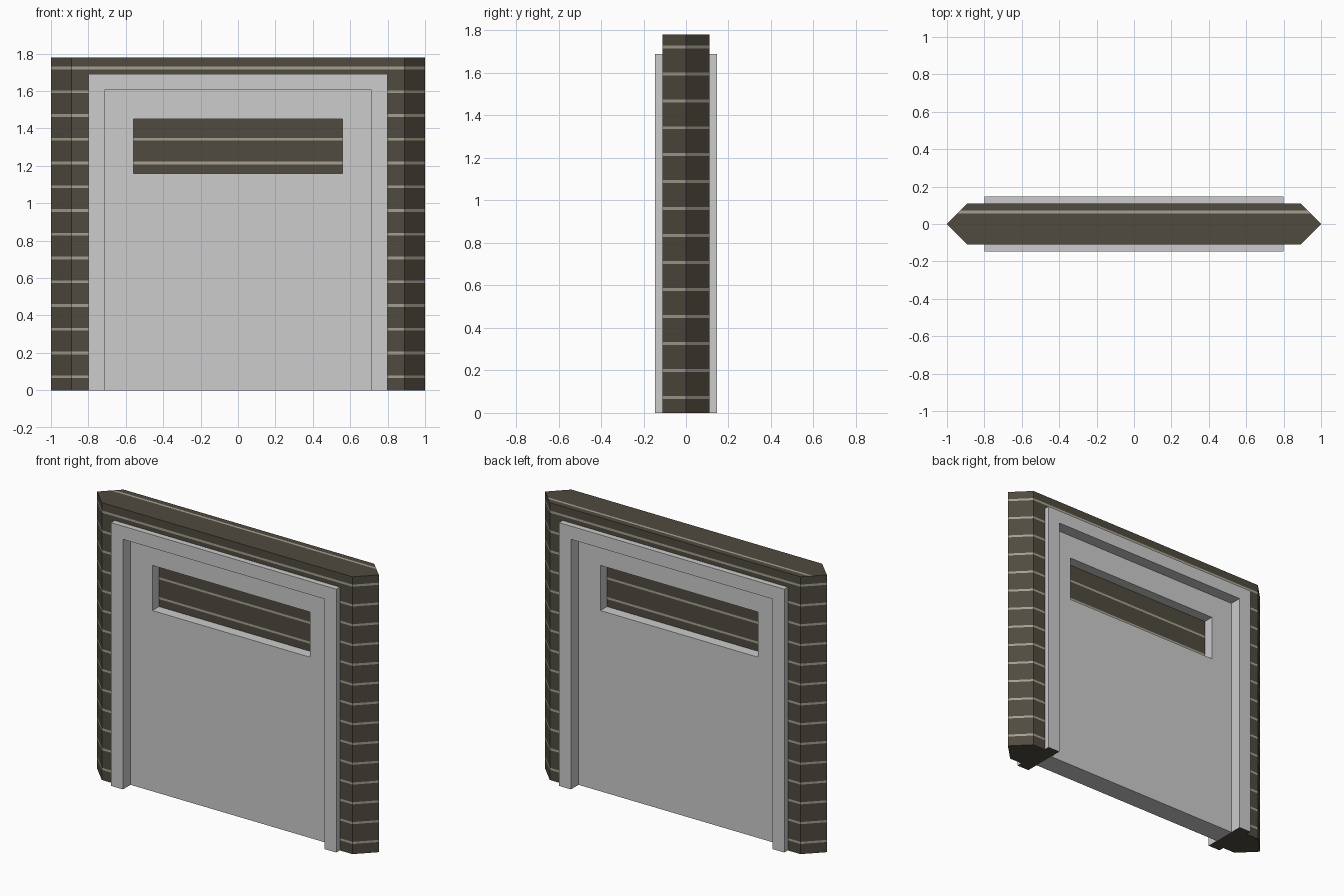
import bpy, bmesh

if "Cube" in bpy.data.objects:
    bpy.data.objects.remove(bpy.data.objects["Cube"])

def material(name, rgb):
    m = bpy.data.materials.new(name)
    m.diffuse_color = (*rgb, 1.0)
    m.use_nodes = True
    m.node_tree.nodes["Principled BSDF"].inputs["Base Color"].default_value = m.diffuse_color
    return m

BRICK = material("dark brick", (0.080, 0.070, 0.051))
MORTAR = material("pale mortar", (0.376, 0.352, 0.283))
GREY = material("light grey metal", (0.604, 0.604, 0.604))

def prism(bm, plan, z0, z1):
    """Extrude a plan outline (x, y) from z0 to z1."""
    low = [bm.verts.new((x, y, z0)) for x, y in plan]
    high = [bm.verts.new((x, y, z1)) for x, y in plan]
    bm.faces.new(low)
    bm.faces.new(high)
    n = len(plan)
    for i in range(n):
        j = (i + 1) % n
        bm.faces.new((low[i], low[j], high[j], high[i]))

def box(bm, x0, x1, d, z0, z1):
    prism(bm, [(x0, -d), (x1, -d), (x1, d), (x0, d)], z0, z1)

def finish(bm, name, mats):
    bmesh.ops.recalc_face_normals(bm, faces=bm.faces[:])
    me = bpy.data.meshes.new(name)
    bm.to_mesh(me)
    bm.free()
    for m in mats:
        me.materials.append(m)
    ob = bpy.data.objects.new(name, me)
    bpy.context.collection.objects.link(ob)
    return ob

def cut(bm, co, no):
    bmesh.ops.bisect_plane(bm, geom=bm.verts[:] + bm.edges[:] + bm.faces[:],
                           plane_co=co, plane_no=no, dist=1e-5)

COURSES = [0.072 + 0.127 * k for k in range(14)]
HALF = 0.007

def add_mortar(bm):
    """Cut mortar bands into the upright faces and one along the top."""
    for z in COURSES:
        cut(bm, (0, 0, z - HALF), (0, 0, 1))
        cut(bm, (0, 0, z + HALF), (0, 0, 1))
    bm.normal_update()
    for f in bm.faces:
        c = f.calc_center_median()
        if abs(f.normal.z) < 0.5 and any(abs(c.z - z) < HALF for z in COURSES):
            f.material_index = 1

# Opening, frame and wall sizes
H, FRAME_TOP, OPEN_TOP = 1.78, 1.69, 1.605
FRAME_X, OPEN_X = 0.80, 0.715
WALL_D, FRAME_D, DOOR_D = 0.11, 0.146, 0.069
WIN_X, WIN_Z0, WIN_Z1 = 0.56, 1.16, 1.45

# Brick wall: two pointed posts and a lintel
bm = bmesh.new()
for s in (-1, 1):
    prism(bm, [(s * FRAME_X, -WALL_D), (s * 0.89, -WALL_D), (s, 0),
               (s * 0.89, WALL_D), (s * FRAME_X, WALL_D)], 0, H)
box(bm, -FRAME_X, FRAME_X, WALL_D, FRAME_TOP, H)
add_mortar(bm)
# top mortar band
for y in (0.057, 0.073):
    cut(bm, (0, y, 0), (0, 1, 0))
bm.normal_update()
for f in bm.faces:
    c = f.calc_center_median()
    if abs(f.normal.z) > 0.9 and c.z > H - 0.01 and 0.057 < c.y < 0.073:
        f.material_index = 1
finish(bm, "brick_wall", [BRICK, MORTAR])

# Door frame, with dark undersides at the floor
bm = bmesh.new()
for s in (-1, 1):
    x0, x1 = sorted((s * OPEN_X, s * FRAME_X))
    box(bm, x0, x1, FRAME_D, 0, FRAME_TOP)
box(bm, -OPEN_X, OPEN_X, FRAME_D, OPEN_TOP, FRAME_TOP)
for f in bm.faces:
    if max(v.co.z for v in f.verts) < 0.01:
        f.material_index = 1
finish(bm, "door_frame", [GREY, BRICK])

# Door panel around a window slot
bm = bmesh.new()
box(bm, -OPEN_X, OPEN_X, DOOR_D, 0, WIN_Z0)
box(bm, -OPEN_X, OPEN_X, DOOR_D, WIN_Z1, OPEN_TOP)
box(bm, -OPEN_X, -WIN_X, DOOR_D, WIN_Z0, WIN_Z1)
box(bm, WIN_X, OPEN_X, DOOR_D, WIN_Z0, WIN_Z1)
finish(bm, "door_panel", [GREY])

# Recessed window infill in the same brick
bm = bmesh.new()
box(bm, -WIN_X, WIN_X, 0.002, WIN_Z0, WIN_Z1)
add_mortar(bm)
finish(bm, "window_infill", [BRICK, MORTAR])
